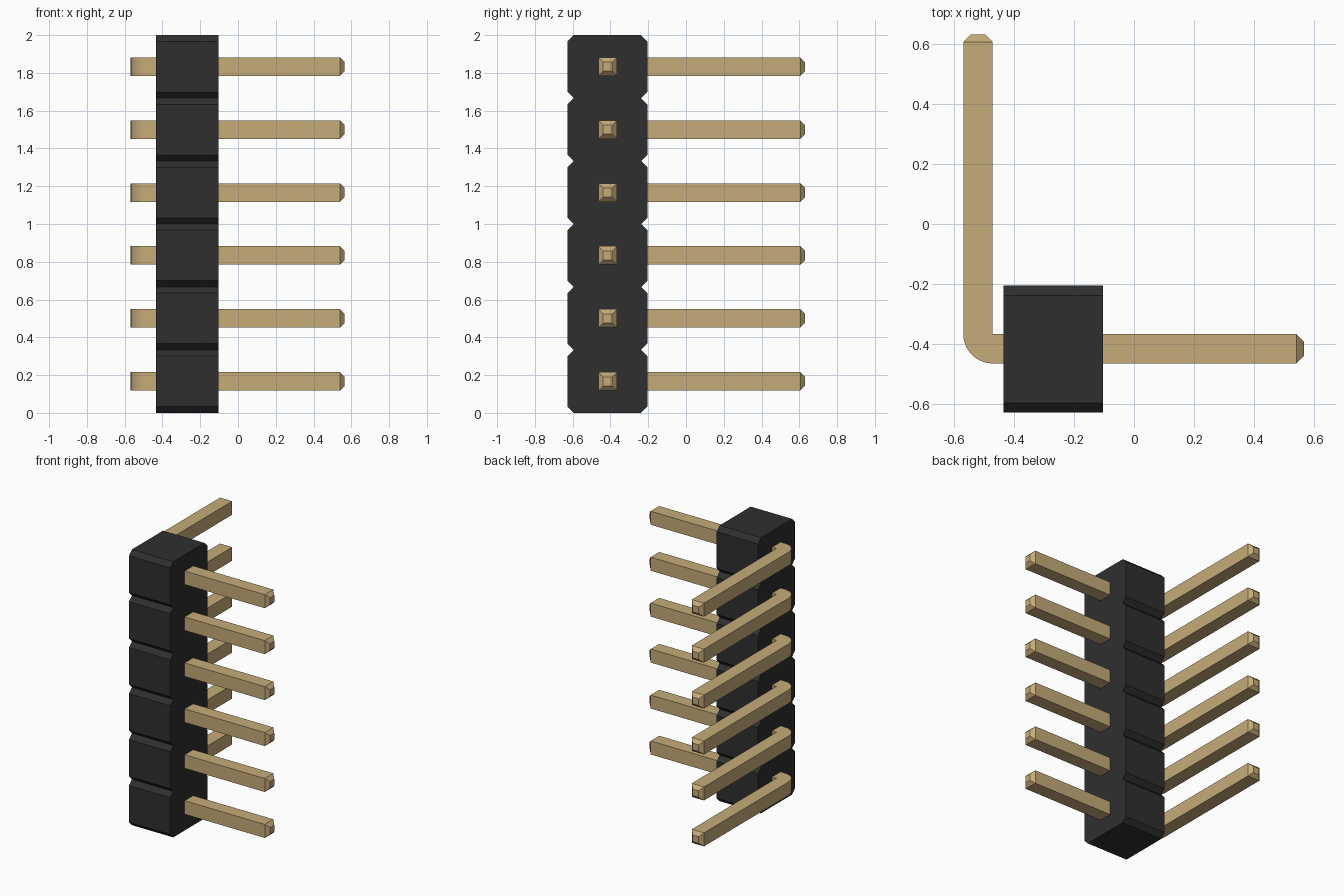
import bpy, bmesh, math

cube = bpy.data.objects.get("Cube")
if cube:
    bpy.data.objects.remove(cube, do_unlink=True)


def material(name, rgb, metallic=0.0):
    m = bpy.data.materials.new(name)
    m.use_nodes = True
    m.diffuse_color = (*rgb, 1)
    m.node_tree.nodes["Principled BSDF"].inputs["Base Color"].default_value = (*rgb, 1)
    return m


def make_mesh(name, bm, mat):
    bmesh.ops.recalc_face_normals(bm, faces=bm.faces)
    me = bpy.data.meshes.new(name)
    bm.to_mesh(me)
    bm.free()
    me.materials.append(mat)
    return me


def add_object(name, me, z=0.0):
    ob = bpy.data.objects.new(name, me)
    ob.location.z = z
    bpy.context.collection.objects.link(ob)
    return ob


black = material("black plastic", (0.028, 0.028, 0.028))
gold = material("gold metal", (0.56, 0.41, 0.19))

COUNT = 6
PITCH = 2 / COUNT

# Housing: notched side profile (y, z) extruded along x
X0, X1, Y0, Y1, C = -0.435, -0.103, -0.628, -0.205, 0.033
front, back = [], []
for i in range(COUNT):
    a, b = i * PITCH, (i + 1) * PITCH
    rows = [(C, a), (0, a + C), (0, b - C)]
    if i == COUNT - 1:
        rows.append((C, b))
    front += [(Y0 + d, z) for d, z in rows]
    back += [(Y1 - d, z) for d, z in rows]
bm = bmesh.new()
profile = bm.faces.new([bm.verts.new((X0, y, z)) for y, z in front + back[::-1]])
ext = bmesh.ops.extrude_face_region(bm, geom=[profile])
moved = [v for v in ext["geom"] if isinstance(v, bmesh.types.BMVert)]
bmesh.ops.translate(bm, verts=moved, vec=(X1 - X0, 0, 0))
add_object("housing", make_mesh("housing", bm, black))

# Pin: square section swept round a right-angle bend, with tapered tips
W, TIP = 0.098, 0.025
CX, CY = -0.47, -0.366          # inside corner of the bend
X_END, Y_END = 0.565, 0.63
H = W / 2
# each station: outer point, inner point, half height
stations = [((X_END, CY - W + TIP), (X_END, CY - TIP), H - TIP),
            ((X_END - TIP, CY - W), (X_END - TIP, CY), H)]
STEPS = 10
for i in range(STEPS + 1):
    t = math.radians(270 - 90 * i / STEPS)
    stations.append(((CX + W * math.cos(t), CY + W * math.sin(t)), (CX, CY), H))
stations += [((CX - W, Y_END - TIP), (CX, Y_END - TIP), H),
             ((CX - W + TIP, Y_END), (CX - TIP, Y_END), H - TIP)]

bm = bmesh.new()
rings = [[bm.verts.new((*p, z)) for p, z in ((o, -h), (n, -h), (n, h), (o, h))]
         for o, n, h in stations]
for r, s in zip(rings, rings[1:]):
    for k in range(4):
        j = (k + 1) % 4
        bm.faces.new((r[k], r[j], s[j], s[k]))
bm.faces.new(rings[0])
bm.faces.new(rings[-1])
bmesh.ops.remove_doubles(bm, verts=bm.verts, dist=1e-5)
for f in bm.faces:
    f.smooth = True
pin = make_mesh("pin", bm, gold)
pin.set_sharp_from_angle(angle=math.radians(30))

for i in range(COUNT):
    add_object(f"pin_{i + 1}", pin, (i + 0.5) * PITCH)
